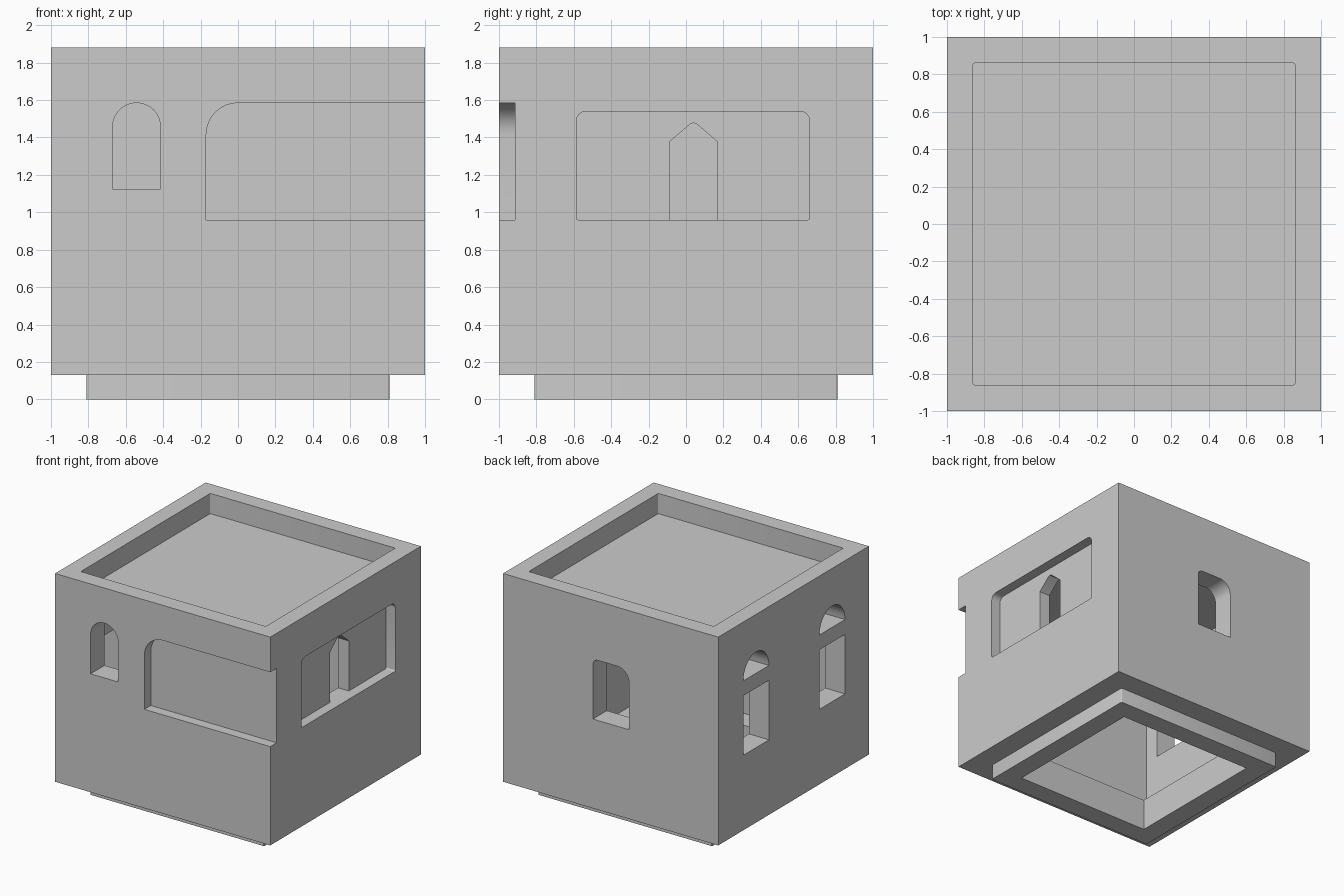
import bpy, bmesh
from math import pi, cos, sin
from mathutils import Vector

if "Cube" in bpy.data.objects:
    bpy.data.objects.remove(bpy.data.objects["Cube"])


def prism(name, pts, place, d0, d1):
    """Extrude a 2D outline from depth d0 to d1; place(u, v, d) gives xyz."""
    bm = bmesh.new()
    a = [bm.verts.new(Vector(place(u, v, d0))) for u, v in pts]
    b = [bm.verts.new(Vector(place(u, v, d1))) for u, v in pts]
    n = len(pts)
    bm.faces.new(a)
    bm.faces.new(b[::-1])
    for i in range(n):
        j = (i + 1) % n
        bm.faces.new((a[i], b[i], b[j], a[j]))
    bmesh.ops.recalc_face_normals(bm, faces=bm.faces)
    me = bpy.data.meshes.new(name)
    bm.to_mesh(me)
    bm.free()
    ob = bpy.data.objects.new(name, me)
    bpy.context.collection.objects.link(ob)
    return ob


def outline(u0, u1, v0, v1, radii=(0, 0, 0, 0), seg=8):
    """Rectangle with corner radii (low-left, low-right, up-right, up-left)."""
    corners = [(u0, v0, 1, 1), (u1, v0, -1, 1), (u1, v1, -1, -1), (u0, v1, 1, -1)]
    pts = []
    for k, ((u, v, su, sv), r) in enumerate(zip(corners, radii)):
        if r == 0:
            pts.append((u, v))
            continue
        for i in range(seg + 1):
            t = pi + k * pi / 2 + i * pi / 2 / seg
            p = (u + su * r + r * cos(t), v + sv * r + r * sin(t))
            if not pts or (Vector(p) - Vector(pts[-1])).length > 1e-5:
                pts.append(p)
    return pts


def on_x(u, v, d): return (d, u, v)
def on_y(u, v, d): return (u, d, v)
def on_z(u, v, d): return (u, v, d)


def square(h, r=0):
    return outline(-h, h, -h, h, (r,) * 4, 3)


# Walls with stacking plinth below
body = prism("house_block", square(1), on_z, 0.13, 1.88)
plinth = prism("plinth", square(0.81, 0.01), on_z, 0, 0.2)

WALL = 0.815
cutters = [
    # Roof tray, room and floor opening
    prism("roof_tray", square(0.86, 0.01), on_z, 1.71, 2.1),
    prism("room", square(WALL), on_z, 0.27, 1.63),
    prism("floor_opening", square(0.64), on_z, -0.2, 0.5),
    # Front: arched window and shallow niche wrapping the corner
    prism("front_window", outline(-0.67, -0.415, 1.125, 1.585, (0, 0, 0.127, 0.127)),
          on_y, -1.2, -0.7),
    prism("front_niche", outline(-0.17, 1.2, 0.96, 1.585, (0, 0, 0, 0.17)),
          on_y, -1.2, -0.915),
    # Right: wide niche with pointed window
    prism("right_niche", outline(-0.585, 0.66, 0.96, 1.54, (0.01, 0.01, 0.05, 0.05)),
          on_x, 0.915, 1.2),
    prism("right_window", [(-0.085, 0.96), (0.165, 0.96), (0.165, 1.38), (0.06, 1.47),
                           (0.04, 1.478), (0.02, 1.47), (-0.085, 1.38)],
          on_x, 0.7, 1.1),
    # Back: window with unequal rounded top corners
    prism("back_window", outline(-0.17, 0.165, 0.88, 1.385, (0, 0, 0.045, 0.11)),
          on_y, 0.7, 1.2),
]
# Left: two windows, each with a half-round light above
for y in (-0.513, 0.497):
    cutters.append(prism("left_window", outline(y - 0.17, y + 0.17, 0.76, 1.26),
                         on_x, -1.2, -0.7))
    arch = [(y + 0.17 * cos(pi * i / 14), 1.385 + 0.18 * sin(pi * i / 14)) for i in range(15)]
    cutters.append(prism("left_fanlight", arch, on_x, -1.2, -0.7))


# Join the plinth, then carve everything
def add_boolean(tool, op):
    m = body.modifiers.new(tool.name, 'BOOLEAN')
    m.object, m.operation, m.solver = tool, op, 'EXACT'
    tool.hide_render = True


add_boolean(plinth, 'UNION')
for c in cutters:
    add_boolean(c, 'DIFFERENCE')

# Bake the carving and drop the helpers
bpy.context.view_layer.update()
deps = bpy.context.evaluated_depsgraph_get()
baked = bpy.data.meshes.new_from_object(body.evaluated_get(deps))
body.modifiers.clear()
body.data = baked
for c in cutters + [plinth]:
    bpy.data.objects.remove(c)

bpy.context.view_layer.objects.active = body
body.select_set(True)
bpy.ops.object.shade_smooth_by_angle(angle=0.4)
